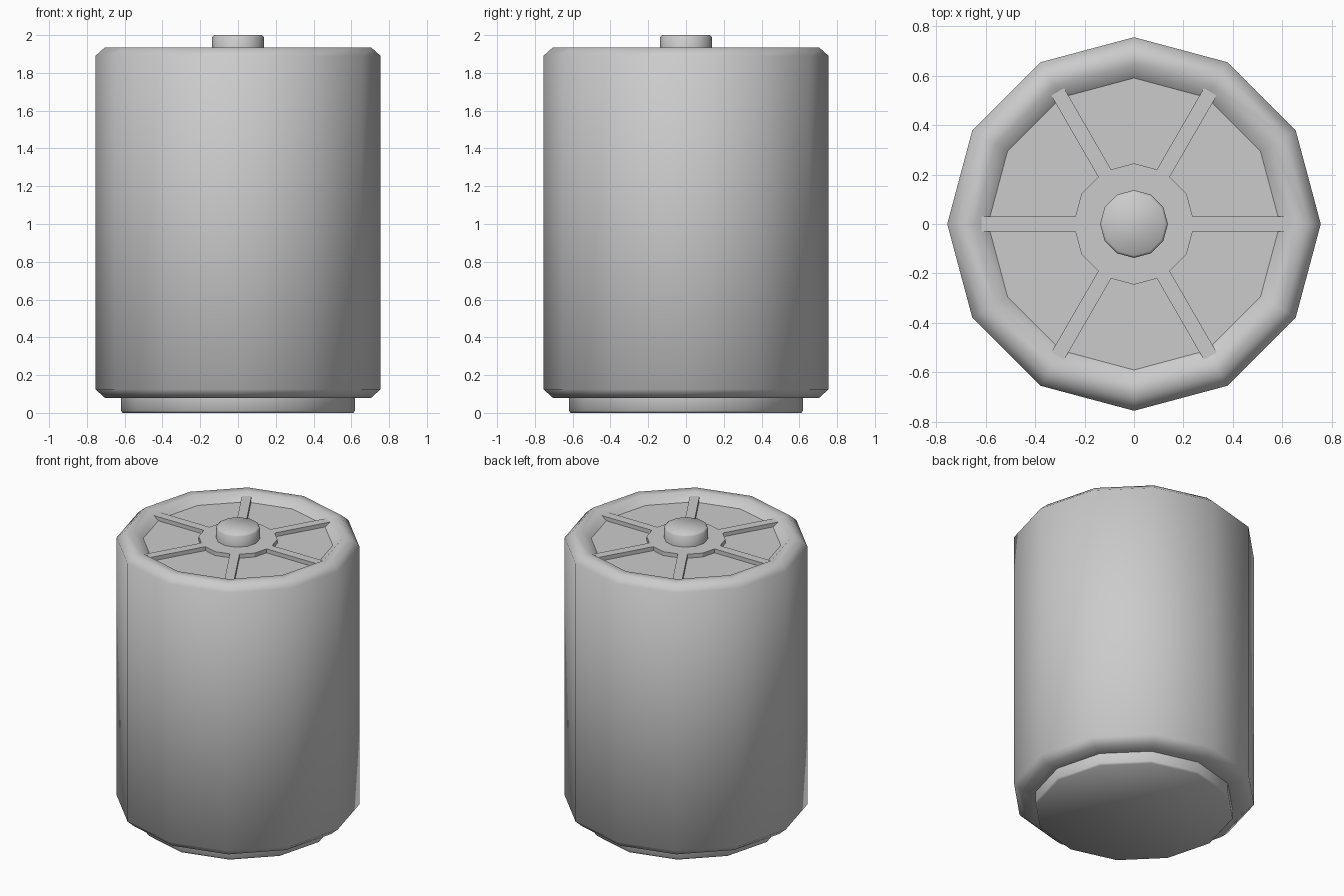
import bpy, bmesh
from math import cos, sin, radians, pi

if "Cube" in bpy.data.objects:
    bpy.data.objects.remove(bpy.data.objects["Cube"])

SIDES = 12


def finish(name, bm, angle):
    bmesh.ops.recalc_face_normals(bm, faces=bm.faces)
    mesh = bpy.data.meshes.new(name)
    bm.to_mesh(mesh)
    bm.free()
    obj = bpy.data.objects.new(name, mesh)
    bpy.context.collection.objects.link(obj)
    bpy.ops.object.select_all(action='DESELECT')
    obj.select_set(True)
    bpy.context.view_layer.objects.active = obj
    bpy.ops.object.shade_smooth_by_angle(angle=radians(angle))
    return obj


def lathe(name, profile, angle=50, cap_start=True, cap_end=True):
    """Twelve-sided turned shape from (radius, z) points."""
    bm = bmesh.new()
    rings = [[bm.verts.new((r * cos(2 * pi * i / SIDES), r * sin(2 * pi * i / SIDES), z))
              for i in range(SIDES)] for r, z in profile]
    for low, high in zip(rings, rings[1:]):
        for i in range(SIDES):
            j = (i + 1) % SIDES
            bm.faces.new((low[i], low[j], high[j], high[i]))
    if cap_start:
        bm.faces.new(rings[0])
    if cap_end:
        bm.faces.new(rings[-1])
    return finish(name, bm, angle)


FLOOR, SPOKE_TOP, RIM = 1.89, 1.917, 1.935

# Main drum: chamfered ends and a rim sloping into the top recess
lathe("drum_body", [(0.60, 0.08), (0.705, 0.08), (0.755, 0.125), (0.755, 1.89),
                    (0.705, RIM), (0.645, RIM), (0.59, FLOOR)],
      angle=60, cap_start=False, cap_end=False)

# Flat floor of the top recess
lathe("recess_floor", [(0.59, FLOOR)], cap_end=False)

# Foot disc under the drum
lathe("base_disc", [(0.61, 0.0), (0.62, 0.012), (0.62, 0.08)], angle=60, cap_end=False)

# Hub with six spokes, one raised outline
HUB, HALF, REACH = 0.245, 0.03, 0.617
hub_x = HUB - HALF * (1 - cos(pi / 6)) / sin(pi / 6)
sector = [(REACH, -HALF), (REACH, HALF), (hub_x, HALF),
          (HUB * cos(pi / 6), HUB * sin(pi / 6)),
          (hub_x * cos(pi / 3) + HALF * sin(pi / 3), hub_x * sin(pi / 3) - HALF * cos(pi / 3))]
bm = bmesh.new()
outline = []
for k in range(6):
    c, s = cos(k * pi / 3), sin(k * pi / 3)
    outline += [bm.verts.new((x * c - y * s, x * s + y * c, FLOOR)) for x, y in sector]
face = bm.faces.new(outline)
raised = bmesh.ops.extrude_face_region(bm, geom=[face])["geom"]
for v in raised:
    if isinstance(v, bmesh.types.BMVert):
        v.co.z = SPOKE_TOP
finish("hub_and_spokes", bm, 20)

# Centre button
lathe("centre_button", [(0.137, SPOKE_TOP - 0.01), (0.137, 1.99), (0.127, 2.0)],
      angle=60, cap_start=False)
